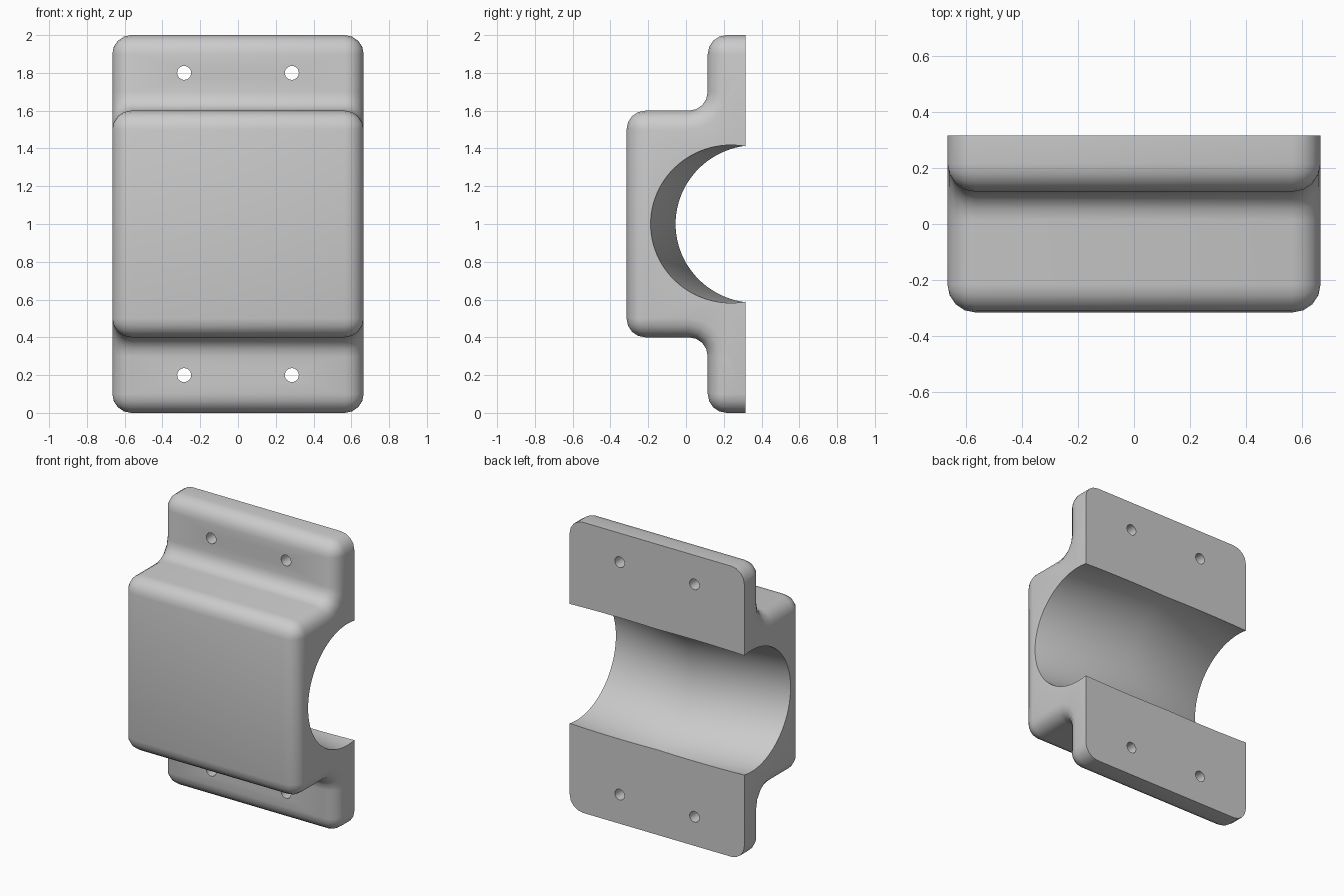
import bpy, bmesh, math
from mathutils import Matrix

HALF_W, BACK, R, SEG = 0.665, 0.315, 0.1, 4

if "Cube" in bpy.data.objects:
    bpy.data.objects.remove(bpy.data.objects["Cube"])

grey = bpy.data.materials.new("plain grey")
grey.use_nodes = True
colour = (0.6, 0.6, 0.6, 1)
grey.diffuse_color = colour
grey.node_tree.nodes["Principled BSDF"].inputs["Base Color"].default_value = colour


def make_object(name, bm):
    bmesh.ops.recalc_face_normals(bm, faces=bm.faces)
    mesh = bpy.data.meshes.new(name)
    bm.to_mesh(mesh)
    bm.free()
    mesh.materials.append(grey)
    obj = bpy.data.objects.new(name, mesh)
    bpy.context.collection.objects.link(obj)
    return obj


def loft(name, rings):
    """Skin a row of equal closed rings and cap both ends."""
    bm = bmesh.new()
    rows = [[bm.verts.new(p) for p in ring] for ring in rings]
    for a, b in zip(rows, rows[1:]):
        for i in range(len(a)):
            j = (i + 1) % len(a)
            bm.faces.new((a[i], a[j], b[j], b[i]))
    bm.faces.new(rows[0])
    bm.faces.new(rows[-1])
    bmesh.ops.remove_doubles(bm, verts=bm.verts, dist=1e-5)
    return make_object(name, bm)


def arc(cy, cz, radius, start, end):
    angles = [math.radians(start + (end - start) * i / SEG) for i in range(SEG + 1)]
    return [(cy + radius * math.cos(a), cz + radius * math.sin(a)) for a in angles]


def section(x, inset):
    """Stepped side profile with rounded corners, shrunk by inset except at the back."""
    upper = [(BACK, 1 - inset)]
    upper += arc(0.215, 0.9, R - inset, 90, 180)      # flange edge
    upper += arc(0.015, 0.7, R + inset, 0, -90)       # inner fillet
    upper += arc(-0.215, 0.5, R - inset, 90, 180)     # block edge
    lower = [(y, -z) for y, z in reversed(upper)]
    return [(x, y, z + 1) for y, z in upper + lower]


# Clamp body: block and flanges with rounded sides
steps = [math.pi / 2 * i / SEG for i in range(SEG + 1)]
side = [(HALF_W - R + R * math.sin(a), R * (1 - math.cos(a))) for a in steps]
rings = [section(-x, d) for x, d in reversed(side)] + [section(x, d) for x, d in side]
body = loft("clamp_body", rings)

# Bent pipe bore, shallowest in the middle
bend, bore_r = math.radians(11.25), 0.418


def bore_ring(x):
    cy = 0.371 - abs(x) * math.tan(bend)
    angles = [2 * math.pi * i / 96 for i in range(96)]
    return [(x, cy + bore_r / math.cos(bend) * math.cos(a), 1 + bore_r * math.sin(a))
            for a in angles]


cutters = [loft("bore_cutter", [bore_ring(x) for x in (-0.8, 0, 0.8)])]

# Four bolt holes
for x in (-0.285, 0.285):
    for z in (0.2, 1.8):
        bm = bmesh.new()
        bmesh.ops.create_cone(bm, cap_ends=True, segments=24, radius1=0.037, radius2=0.037,
                              depth=1, matrix=Matrix.Translation((x, 0.2, z))
                              @ Matrix.Rotation(math.pi / 2, 4, 'X'))
        cutters.append(make_object("bolt_hole_cutter", bm))

bpy.context.view_layer.objects.active = body
for cutter in cutters:
    cutter.hide_render = True
    mod = body.modifiers.new("cut", 'BOOLEAN')
    mod.operation, mod.solver, mod.object = 'DIFFERENCE', 'EXACT', cutter
    bpy.ops.object.modifier_apply(modifier=mod.name)
    bpy.data.objects.remove(cutter)

bpy.ops.object.select_all(action='DESELECT')
body.select_set(True)
bpy.ops.object.shade_smooth_by_angle(angle=math.radians(35))
